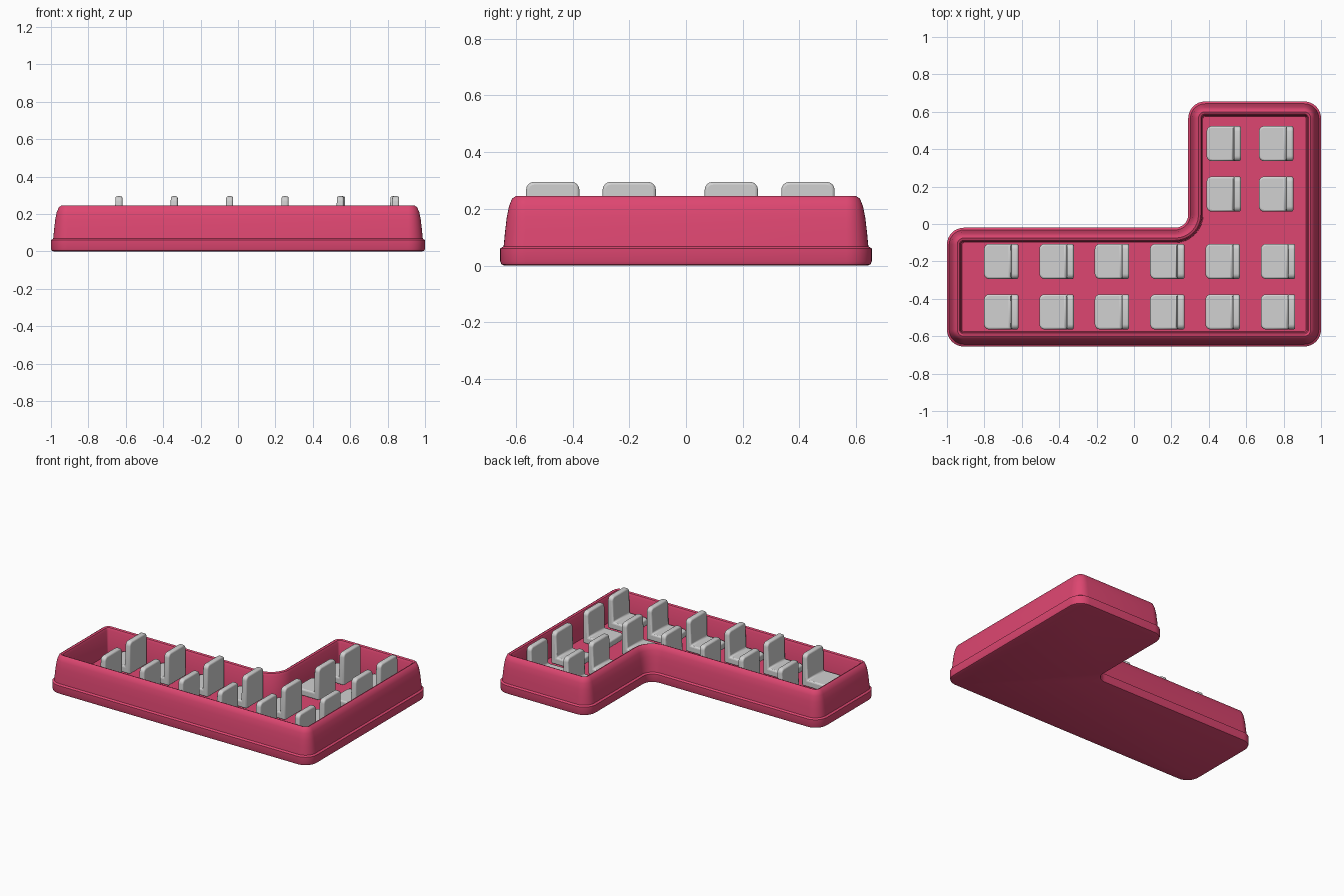
import bpy, bmesh
from math import cos, sin, radians, copysign

cube = bpy.data.objects.get("Cube")
if cube:
    bpy.data.objects.remove(cube, do_unlink=True)


def material(name, rgb):
    m = bpy.data.materials.new(name)
    m.use_nodes = True
    m.diffuse_color = (*rgb, 1)
    m.node_tree.nodes["Principled BSDF"].inputs["Base Color"].default_value = (*rgb, 1)
    return m


def finish(name, bm, mat):
    bmesh.ops.recalc_face_normals(bm, faces=bm.faces)
    mesh = bpy.data.meshes.new(name)
    bm.to_mesh(mesh)
    bm.free()
    mesh.materials.append(mat)
    obj = bpy.data.objects.new(name, mesh)
    bpy.context.collection.objects.link(obj)
    return obj


def smooth(obj, angle=35):
    bpy.ops.object.select_all(action='DESELECT')
    obj.select_set(True)
    bpy.context.view_layer.objects.active = obj
    bpy.ops.object.shade_smooth_by_angle(angle=radians(angle))


pink = material("raspberry pink", (0.73, 0.062, 0.165))
grey = material("light grey", (0.64, 0.64, 0.64))

# L-shaped outline: corner x, y, arc start angle, arc sweep, radius
CORNERS = [(-1, -.655, 180, 90, .09), (1, -.655, 270, 90, .09),
           (1, .655, 0, 90, .09), (.29, .655, 90, 90, .09),
           (.29, -.02, 0, -90, .07), (-1, -.02, 90, 90, .09)]
STEPS = 8


def outline(inset):
    points = []
    for x, y, start, sweep, r in CORNERS:
        mid = radians(start + sweep / 2)
        cx = x - copysign(r, cos(mid))
        cy = y - copysign(r, sin(mid))
        radius = r - inset if sweep > 0 else r + inset
        for i in range(STEPS + 1):
            a = radians(start + sweep * i / STEPS)
            points.append((cx + radius * cos(a), cy + radius * sin(a)))
    return points


# Hull: base lip, leaning wall, rounded rim and sunken floor as (inset, height)
PROFILE = [(.015, 0), (.004, .004), (0, .015), (0, .06), (.012, .068),
           (.017, .12), (.023, .17), (.031, .21), (.042, .236), (.055, .245),
           (.067, .24), (.074, .225), (.08, .06)]
bm = bmesh.new()
rings = [[bm.verts.new((x, y, z)) for x, y in outline(d)] for d, z in PROFILE]
for low, high in zip(rings, rings[1:]):
    n = len(low)
    for i in range(n):
        j = (i + 1) % n
        bm.faces.new((low[i], low[j], high[j], high[i]))
bm.faces.new(rings[0][::-1])
bm.faces.new(rings[-1])
smooth(finish("hull", bm, pink))

# Seat: L-shaped side profile, extruded across and rounded
SIDE = [(-.092, .075), (.092, .075), (.092, .295), (.055, .295), (.05, .122), (-.092, .122)]
bm = bmesh.new()
face = bm.faces.new([bm.verts.new((x, -.094, z)) for x, z in SIDE])
new = bmesh.ops.extrude_face_region(bm, geom=[face])["geom"]
bmesh.ops.translate(bm, vec=(0, .188, 0),
                    verts=[v for v in new if isinstance(v, bmesh.types.BMVert)])
# Large rounding on the corners seen from the front of the back and from above
corners = [e for e in bm.edges
           if all(v.co.z > .29 for v in e.verts) and abs(e.verts[0].co.y - e.verts[1].co.y) < .01
           or all(v.co.x < -.09 for v in e.verts) and abs(e.verts[0].co.z - e.verts[1].co.z) > .01]
bmesh.ops.bevel(bm, geom=corners, offset=.028, segments=4, profile=.5, affect='EDGES')
bmesh.ops.recalc_face_normals(bm, faces=bm.faces)
seat = finish("seat", bm, grey)
bevel = seat.modifiers.new("soft edges", 'BEVEL')
bevel.width = .01
bevel.segments = 3
bevel.limit_method = 'ANGLE'
bevel.angle_limit = radians(40)
smooth(seat)

# Seat rows in the long part and in the side arm
LONG_X = [-.71 + .296 * i for i in range(6)]
places = [(x, y) for y in (-.47, -.2) for x in LONG_X]
places += [(x, y) for y in (.16, .43) for x in (.48, .76)]
seat.location = (*places[0], 0)
for x, y in places[1:]:
    copy = seat.copy()
    copy.location = (x, y, 0)
    bpy.context.collection.objects.link(copy)
